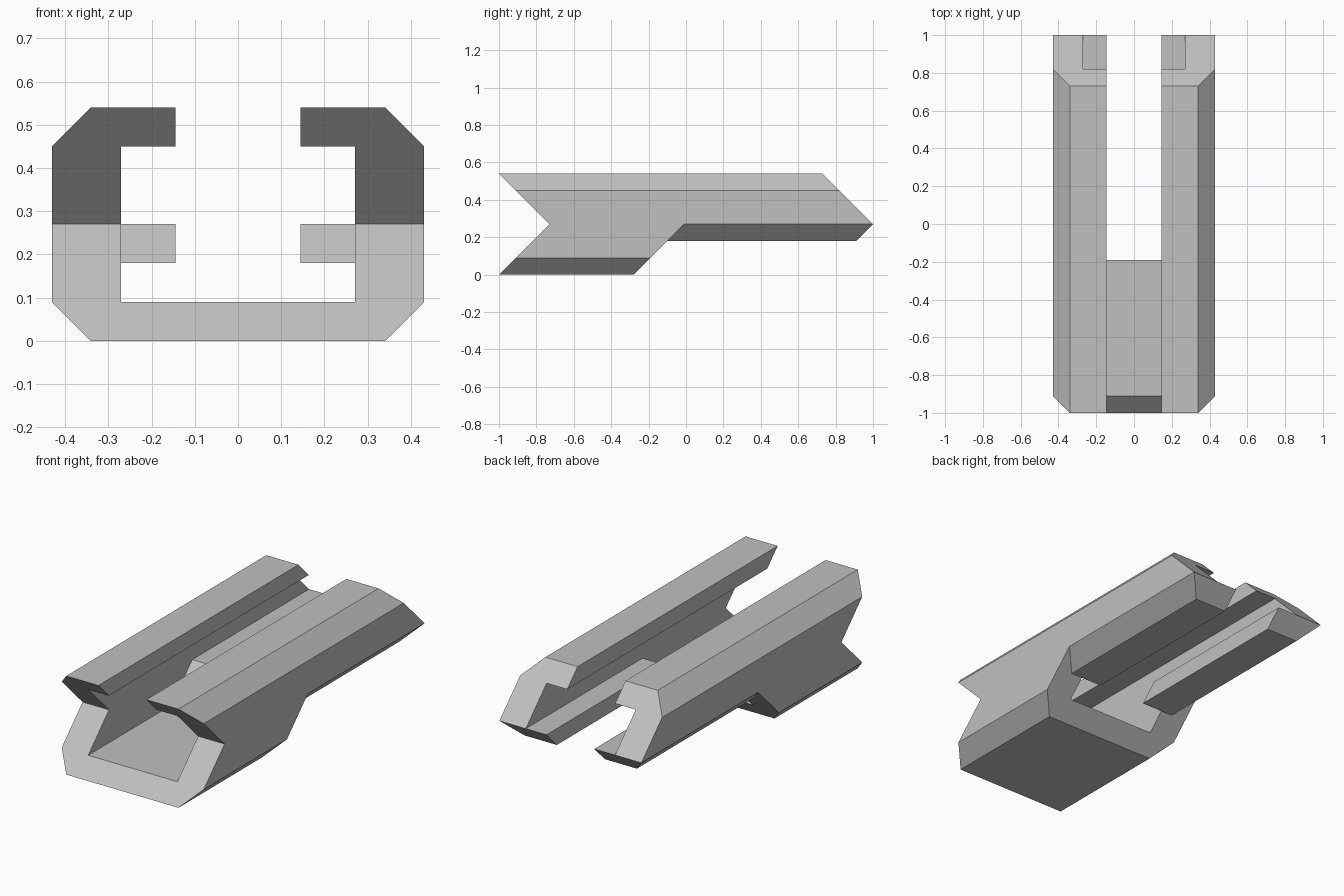
import bpy
import bmesh

cube = bpy.data.objects.get("Cube")
if cube:
    bpy.data.objects.remove(cube, do_unlink=True)

grey = bpy.data.materials.new("plain_grey")
grey.use_nodes = True
grey.diffuse_color = (0.53, 0.53, 0.53, 1)
grey.node_tree.nodes["Principled BSDF"].inputs["Base Color"].default_value = grey.diffuse_color

# Shared section dimensions
OUT, EDGE, WALL, LIP = 0.43, 0.34, 0.27, 0.145
TOP, MID, THICK, CHAMFER = 0.54, 0.27, 0.09, 0.09


def bar(name, profile, front, back):
    """Extrude an x-z profile along y; the ends are sloped by the front(z) and back(z) rules."""
    bm = bmesh.new()
    ends = [[bm.verts.new((x, rule(z), z)) for x, z in profile] for rule in (front, back)]
    for end in ends:
        bm.faces.new(end)
    n = len(profile)
    for i in range(n):
        j = (i + 1) % n
        bm.faces.new((ends[0][i], ends[0][j], ends[1][j], ends[1][i]))
    bmesh.ops.recalc_face_normals(bm, faces=bm.faces)
    mesh = bpy.data.meshes.new(name)
    bm.to_mesh(mesh)
    bm.free()
    mesh.materials.append(grey)
    obj = bpy.data.objects.new(name, mesh)
    bpy.context.collection.objects.link(obj)


def mirrored(profile):
    return [(-x, z) for x, z in profile]


def rising(y0):
    return lambda z: y0 + z


def falling(y0):
    return lambda z: y0 - z


# Lower front trough, a chamfered U section
right_half = [(EDGE, 0), (OUT, CHAMFER), (OUT, MID), (WALL, MID), (WALL, THICK)]
bar("lower_trough", right_half + mirrored(right_half)[::-1], rising(-1), rising(-0.28))

# Upper side walls with inward lips, and the chamfered rear rails below them
upper = [(WALL, MID), (OUT, MID), (OUT, TOP - CHAMFER), (EDGE, TOP),
         (LIP, TOP), (LIP, TOP - THICK), (WALL, TOP - THICK)]
rail = [(LIP, MID), (LIP, MID - THICK), (EDGE, MID - THICK), (OUT, MID)]
for side, shape in (("left", list), ("right", mirrored)):
    bar(side + "_upper_wall", shape(upper), falling(-1 + TOP), falling(1 + MID))
    bar(side + "_rear_rail", shape(rail), rising(-0.28), rising(1 - MID))
